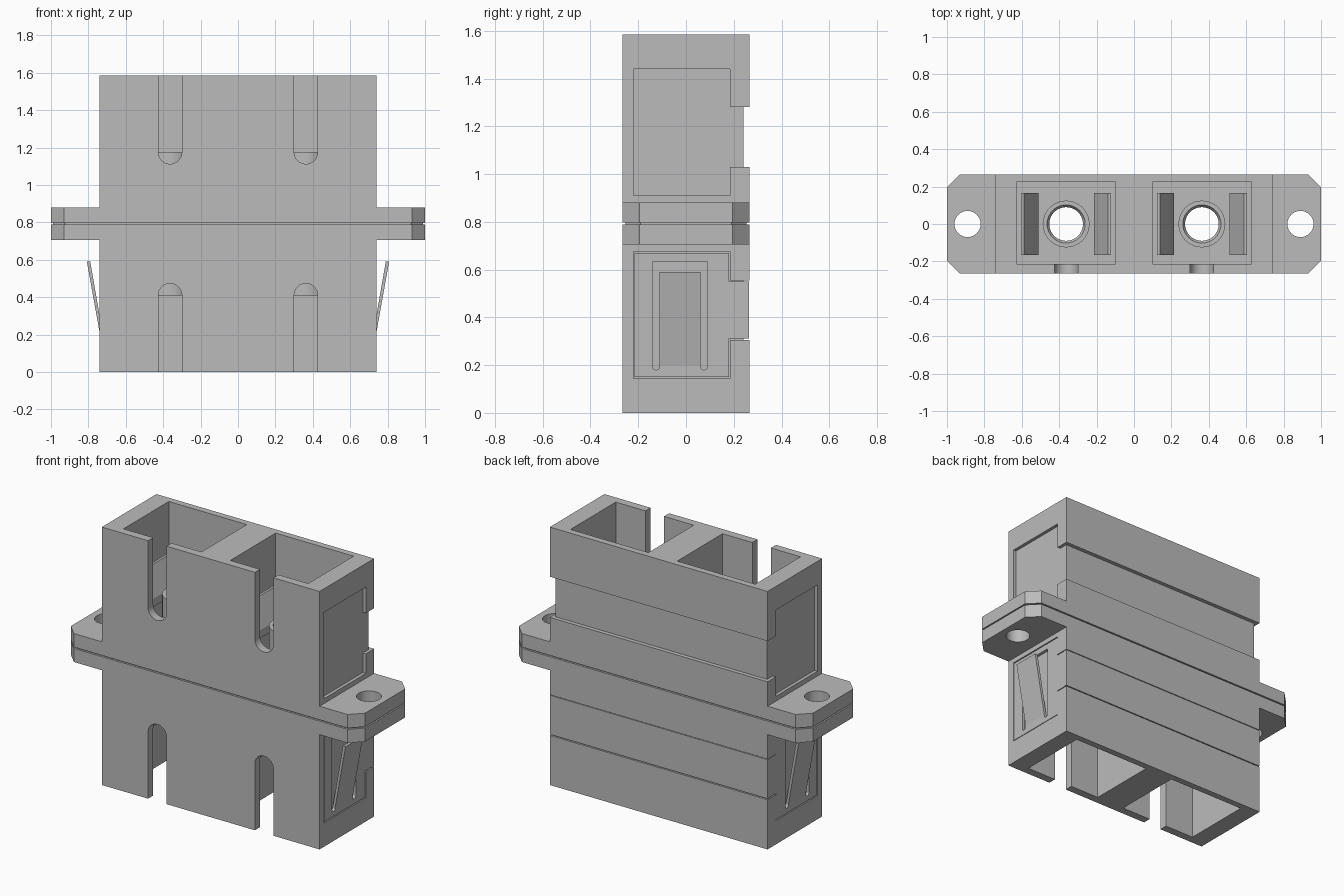
import bpy, bmesh, math
from mathutils import Matrix, Vector

if "Cube" in bpy.data.objects:
    bpy.data.objects.remove(bpy.data.objects["Cube"])

H = 1.585                 # total height; the two halves mirror about H / 2
BX, BY = 0.74, 0.265      # half width and half depth of the body
SEAM = H / 2 + 0.004      # underside of the upper half
FLOOR = 0.86              # bottom of the upper sockets
PORTS = (-0.363, 0.363)   # socket centres

grey = bpy.data.materials.new("mid grey plastic")
grey.use_nodes = True
grey.diffuse_color = (0.5, 0.5, 0.5, 1)
grey.node_tree.nodes["Principled BSDF"].inputs["Base Color"].default_value = (0.5, 0.5, 0.5, 1)


def finish(name, bm):
    bmesh.ops.recalc_face_normals(bm, faces=bm.faces)
    me = bpy.data.meshes.new(name)
    bm.to_mesh(me)
    bm.free()
    me.materials.append(grey)
    ob = bpy.data.objects.new(name, me)
    bpy.context.collection.objects.link(ob)
    return ob


def prism(name, pts, lo, hi, axis="z"):
    """Extrude a 2D outline along an axis between lo and hi."""
    place = {"x": lambda a, b, h: (h, a, b),
             "y": lambda a, b, h: (a, h, b),
             "z": lambda a, b, h: (a, b, h)}[axis]
    bm = bmesh.new()
    face = bm.faces.new([bm.verts.new(place(a, b, lo)) for a, b in pts])
    new = bmesh.ops.extrude_face_region(bm, geom=[face])["geom"]
    shift = Vector(place(0, 0, hi - lo))
    bmesh.ops.translate(bm, vec=shift, verts=[v for v in new if isinstance(v, bmesh.types.BMVert)])
    return finish(name, bm)


def box(name, x0, x1, y0, y1, z0, z1):
    return prism(name, [(x0, y0), (x1, y0), (x1, y1), (x0, y1)], z0, z1)


def arc(cx, cy, r, a0, a1, n):
    return [(cx + r * math.cos(math.radians(a0 + (a1 - a0) * i / n)),
             cy + r * math.sin(math.radians(a0 + (a1 - a0) * i / n))) for i in range(n + 1)]


def disc(name, x, y, r, z0, z1):
    return prism(name, arc(x, y, r, 0, 360, 40)[:-1], z0, z1)


def lathe(name, x, profile, n=40):
    """Revolve a closed (radius, z) profile about a vertical axis."""
    bm = bmesh.new()
    rings = [[bm.verts.new((x + r * math.cos(math.tau * i / n), r * math.sin(math.tau * i / n), z))
              for r, z in profile] for i in range(n)]
    m = len(profile)
    for i in range(n):
        a, b = rings[i], rings[(i + 1) % n]
        for j in range(m):
            bm.faces.new((a[j], a[(j + 1) % m], b[(j + 1) % m], b[j]))
    return finish(name, bm)


def cut(ob, *cutters):
    for c in cutters:
        mod = ob.modifiers.new("cut", "BOOLEAN")
        mod.operation, mod.solver, mod.object = "DIFFERENCE", "EXACT", c
        bpy.context.view_layer.objects.active = ob
        bpy.ops.object.modifier_apply(modifier=mod.name)
        bpy.data.objects.remove(c)
    return ob


def smooth(ob):
    bpy.ops.object.select_all(action="DESELECT")
    ob.select_set(True)
    bpy.context.view_layer.objects.active = ob
    bpy.ops.object.shade_smooth_by_angle(angle=math.radians(30))


def mirrored(ob, name, axis):
    """Copy of an object reflected in x = 0 or in the mid-height plane."""
    me = ob.data.copy()
    if axis == "x":
        me.transform(Matrix.Diagonal((-1, 1, 1, 1)))
    else:
        me.transform(Matrix.Translation((0, 0, H)) @ Matrix.Diagonal((1, 1, -1, 1)))
    me.flip_normals()
    new = bpy.data.objects.new(name, me)
    bpy.context.collection.objects.link(new)
    return new


# Upper housing: box with two sockets, front key slots, side panels and a back groove
housing = box("upper_housing", -BX, BX, -BY, BY, SEAM, H)
for x in PORTS:
    slot = [(x - 0.063, H + 0.1)] + arc(x, 1.175, 0.063, 180, 360, 16) + [(x + 0.063, H + 0.1)]
    cut(housing,
        box("c", x - 0.265, x + 0.265, -0.215, 0.225, FLOOR, H + 0.1),
        prism("c", slot, -0.4, -0.1, "y"),
        disc("c", x, 0, 0.09, 0.6, 1.0))
# side panel outline includes the notch that runs out to the back
panel = [(-0.22, 0.91), (0.185, 0.91), (0.185, 1.03), (0.4, 1.03),
         (0.4, 1.28), (0.185, 1.28), (0.185, 1.44), (-0.22, 1.44)]
for lo, hi in ((BX - 0.02, 1), (-1, -BX + 0.02)):
    cut(housing, prism("c", panel, lo, hi, "x"))
cut(housing, box("c", -1, 1, 0.24, 0.4, 1.03, 1.28))
smooth(housing)
mirrored(housing, "lower_housing", "z")

# Mounting ears with clipped corners and a screw hole
ear_outline = [(BX, -BY), (0.93, -BY), (1, -0.195), (1, 0.195), (0.93, BY), (BX, BY)]
ear = prism("upper_left_ear", ear_outline, SEAM, 0.88)
cut(ear, disc("c", 0.89, 0, 0.07, 0.6, 1))
smooth(ear)
mirrored(ear, "lower_left_ear", "z")
ear_r = mirrored(ear, "upper_right_ear", "x")
mirrored(ear_r, "lower_right_ear", "z")

# Thin recessed core that leaves a seam line between the halves
half = [(0.925, -BY + 0.012), (0.988, -0.19), (0.988, 0.19), (0.925, BY - 0.012)]
core = prism("seam_core", half + [(-x, y) for x, y in reversed(half)], H - SEAM, SEAM)
cut(core, *[disc("c", x, 0, 0.09, 0.6, 1) for x in PORTS],
    *[disc("c", x, 0, 0.07, 0.6, 1) for x in (-0.89, 0.89)])
smooth(core)

# Sleeves and latch arms inside each socket
for side, x in zip(("right", "left"), PORTS):
    sleeve = lathe(f"upper_{side}_sleeve", x,
                   [(0.09, FLOOR), (0.09, 1.155), (0.102, 1.175), (0.125, 1.175), (0.125, FLOOR)])
    smooth(sleeve)
    mirrored(sleeve, f"lower_{side}_sleeve", "z")
    for tag, s in (("inner", 1), ("outer", -1)):
        hook = [(0.24, FLOOR), (0.24, 1.29), (0.225, 1.29), (0.148, 1.14),
                (0.148, 1.09), (0.205, 1.09), (0.205, FLOOR)]
        arm = prism(f"upper_{side}_latch_{tag}", [(x + s * a, z) for a, z in hook], -0.167, 0.167, "y")
        mirrored(arm, f"lower_{side}_latch_{tag}", "z")

# Spring clip wrapped round the lower half: back band, side plates, spring tongues
box("clip_back_band", -BX, BX, 0.24, BY - 0.001, 0.311, 0.551)
plate_outline = [(-0.215, 0.15), (0.18, 0.15), (0.18, 0.311), (0.24, 0.311),
                 (0.24, 0.551), (0.18, 0.551), (0.18, 0.67), (-0.215, 0.67)]
plate = prism("clip_left_plate", plate_outline, BX - 0.02, BX - 0.002, "x")
window = ([(0.09, 0.635), (-0.14, 0.635)] + arc(-0.125, 0.195, 0.015, 180, 360, 8)
          + [(-0.11, 0.2), (0.06, 0.2)] + arc(0.075, 0.195, 0.015, 180, 360, 8))
cut(plate, prism("c", window, 0.6, 0.9, "x"))
mirrored(plate, "clip_right_plate", "x")
tongue = prism("clip_left_tongue", [(0.722, 0.2), (0.738, 0.2), (0.808, 0.59), (0.79, 0.59)],
               -0.11, 0.06, "y")
mirrored(tongue, "clip_right_tongue", "x")
